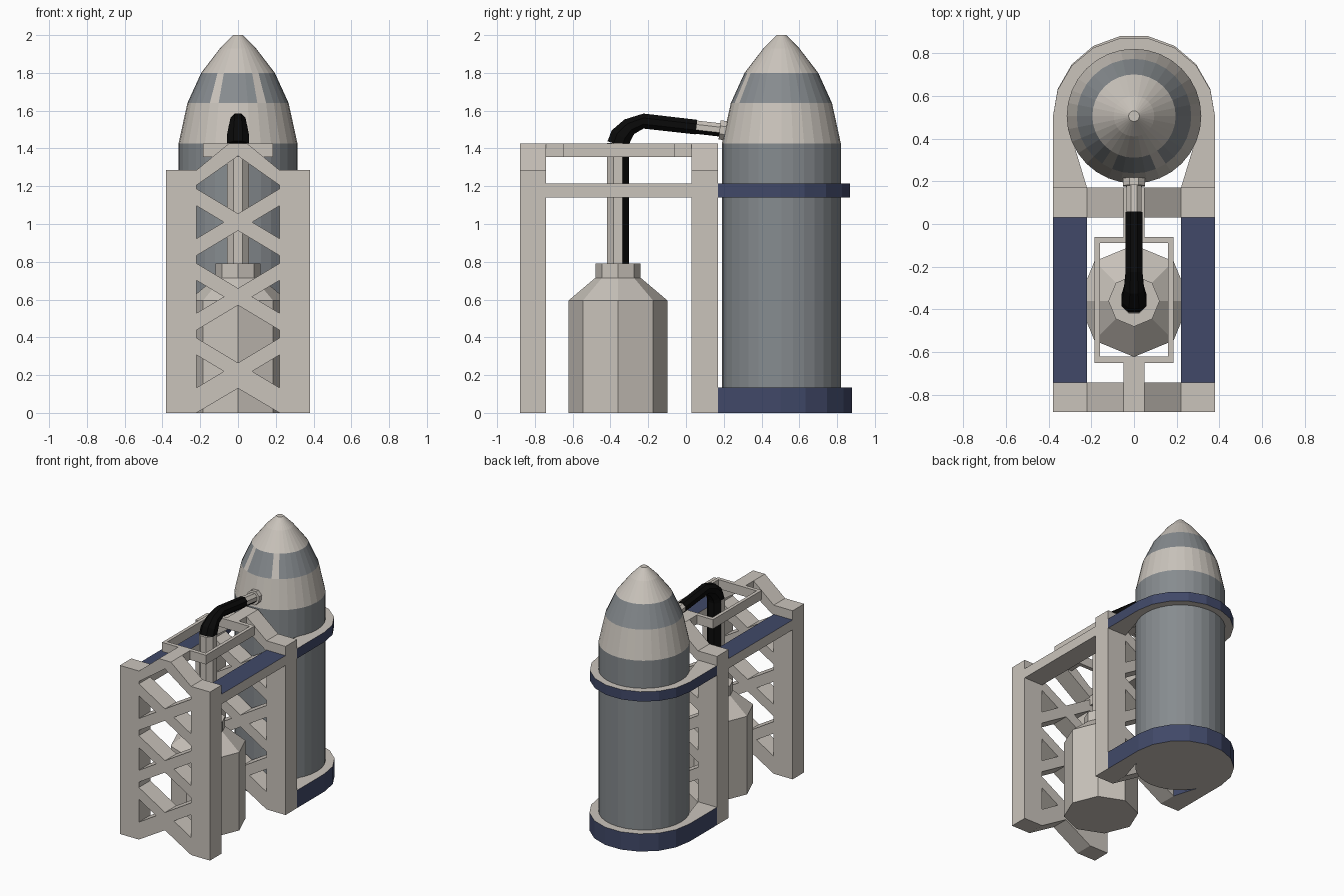
import bpy, bmesh, math
from mathutils import Vector

if "Cube" in bpy.data.objects:
    bpy.data.objects.remove(bpy.data.objects["Cube"])


def mat(name, rgb):
    m = bpy.data.materials.new(name)
    m.diffuse_color = (*rgb, 1)
    m.use_nodes = True
    m.node_tree.nodes["Principled BSDF"].inputs["Base Color"].default_value = m.diffuse_color
    return m


CREAM = mat("cream", (0.59, 0.55, 0.50))
GREY = mat("blue_grey", (0.24, 0.26, 0.275))
NAVY = mat("navy", (0.052, 0.066, 0.14))
BLACK = mat("black", (0.003, 0.003, 0.003))


def finish(name, bm, mats, rule=None):
    """Turn a bmesh into an object, colouring faces by an optional rule."""
    bmesh.ops.recalc_face_normals(bm, faces=bm.faces)
    bm.normal_update()
    if rule:
        for f in bm.faces:
            f.material_index = rule(f.normal, f.calc_center_median())
    me = bpy.data.meshes.new(name)
    bm.to_mesh(me)
    bm.free()
    for m in mats:
        me.materials.append(m)
    ob = bpy.data.objects.new(name, me)
    bpy.context.collection.objects.link(ob)
    return ob


def prism(bm, pts, direction):
    """Extrude a flat polygon along a vector."""
    f = bm.faces.new([bm.verts.new(p) for p in pts])
    r = bmesh.ops.extrude_face_region(bm, geom=[f])
    vs = [v for v in r["geom"] if isinstance(v, bmesh.types.BMVert)]
    bmesh.ops.translate(bm, verts=vs, vec=direction)


def box(bm, x0, x1, y0, y1, z0, z1):
    prism(bm, [(x0, y0, z0), (x1, y0, z0), (x1, y1, z0), (x0, y1, z0)], (0, 0, z1 - z0))


def loft(bm, rings):
    """Skin a list of closed rings and cap both ends."""
    vr = [[bm.verts.new(p) for p in r] for r in rings]
    n = len(vr[0])
    for a, b in zip(vr, vr[1:]):
        for i in range(n):
            j = (i + 1) % n
            bm.faces.new((a[i], a[j], b[j], b[i]))
    bm.faces.new(vr[0][::-1])
    bm.faces.new(vr[-1])


def lathe(bm, profile, cy, n, offset=0.0):
    loft(bm, [[(r * math.cos(math.tau * (i + offset) / n),
                cy + r * math.sin(math.tau * (i + offset) / n), z) for i in range(n)]
              for r, z in profile])


def tube(bm, path, n=8):
    """Pipe in the x=0 plane through (y, z, radius) points."""
    rings = []
    for k, (y, z, r) in enumerate(path):
        a, b = path[max(k - 1, 0)], path[min(k + 1, len(path) - 1)]
        t = Vector((0, b[0] - a[0], b[1] - a[1])).normalized()
        u = Vector((1, 0, 0))
        w = t.cross(u)
        rings.append([Vector((0, y, z)) + r * (u * math.cos(math.tau * (i + .5) / n)
                      + w * math.sin(math.tau * (i + .5) / n)) for i in range(n)])
    loft(bm, rings)


# Large silo with banded ogive nose
CY = 0.505


def silo_rule(n, c):
    if n.z < -0.9:
        return 0
    if c.z < 1.43:
        return 1
    if 1.64 < c.z < 1.8:
        a = abs(math.degrees(math.atan2(c.x, CY - c.y)))
        return 0 if 22.5 < a < 33.75 else 1   # two light slanted stripes
    return 0


bm = bmesh.new()
lathe(bm, [(0.315, 0), (0.315, 1.425), (0.268, 1.64), (0.195, 1.80), (0.095, 1.93), (0.025, 2.0)], CY, 32)
finish("large_silo", bm, [CREAM, GREY], silo_rule)


# U-shaped collars hugging the silo
def collar(name, z0, z1, r):
    pts = [(0.38, 0.17, z0)]
    for i in range(10):
        a = math.radians(20 * i)
        pts.append((0.38 * math.cos(a), 0.5 + r * math.sin(a), z0))
    pts += [(-0.38, 0.17, z0), (-0.22, 0.17, z0)]
    for i in range(17):
        a = math.radians(190 - 12.5 * i)
        pts.append((0.31 * math.cos(a), CY + 0.31 * math.sin(a), z0))
    pts.append((0.22, 0.17, z0))
    bm = bmesh.new()
    prism(bm, pts, (0, 0, z1 - z0))
    finish(name, bm, [CREAM, NAVY], lambda n, c: 0 if abs(n.z) > 0.5 else 1)


collar("lower_collar", 0, 0.135, 0.385)
collar("upper_collar", 1.14, 1.215, 0.375)


# Lattice trusses, front and middle
def truss(name, y0, y1):
    bm = bmesh.new()
    d = (0, y1 - y0, 0)

    def plate(pts):
        prism(bm, [(x, y0, z) for x, z in pts], d)

    for s in (-1, 1):
        box(bm, min(s * .22, s * .38), max(s * .22, s * .38), y0, y1, 0, 1.285)
        # roof chevron half and foot chevron half
        plate([(0, 1.425), (s * .05, 1.425), (s * .22, 1.285), (s * .22, 1.205), (0, 1.36)])
        plate([(0, .13), (0, .22), (s * .22, .10), (s * .22, 0)])
        # crossing braces
        for zc in (0.22, 0.615, 1.01):
            plate([(-.22, zc - s * .132 - .045), (.22, zc + s * .132 - .045),
                   (.22, zc + s * .132 + .045), (-.22, zc - s * .132 + .045)])
    finish(name, bm, [CREAM])


truss("front_truss", -0.88, -0.742)
truss("middle_truss", 0.03, 0.17)

# Side beams with navy tops
for s, side in ((-1, "left"), (1, "right")):
    bm = bmesh.new()
    box(bm, min(s * .22, s * .38), max(s * .22, s * .38), -0.742, 0.03, 1.14, 1.215)
    finish(side + "_side_beam", bm, [CREAM, NAVY], lambda n, c: 1 if n.z > 0.5 else 0)

# Rectangular top frame with end stubs
bm = bmesh.new()
for s in (-1, 1):
    box(bm, min(s * .16, s * .185), max(s * .16, s * .185), -0.65, -0.06, 1.355, 1.425)
for y0, y1 in ((-0.65, -0.62), (-0.09, -0.06)):
    box(bm, -0.16, 0.16, y0, y1, 1.355, 1.425)
for y0, y1 in ((-0.742, -0.65), (-0.06, 0.03)):
    box(bm, -0.05, 0.05, y0, y1, 1.355, 1.425)
finish("top_frame", bm, [CREAM])

# Small octagonal tank with neck
TY = -0.36
bm = bmesh.new()
lathe(bm, [(0.262, 0), (0.262, 0.595), (0.12, 0.715), (0.12, 0.79)], TY, 8)
finish("small_tank", bm, [CREAM])

# Riser pipe, dark on the rear side
bm = bmesh.new()
lathe(bm, [(0.063, 0.78), (0.063, 1.43)], TY, 8, 0.5)
finish("riser_pipe", bm, [CREAM, BLACK], lambda n, c: 1 if n.y > 0.3 else 0)

# Black elbow hose, its lighter end and the flange on the silo
bm = bmesh.new()
tube(bm, [(-.36, 1.42, .063), (-.345, 1.465, .062), (-.30, 1.515, .05),
          (-.225, 1.545, .043), (.055, 1.513, .042)])
finish("elbow_hose", bm, [BLACK])
bm = bmesh.new()
tube(bm, [(.05, 1.513, .038), (.19, 1.497, .038)])
finish("hose_end", bm, [CREAM, BLACK], lambda n, c: 1 if n.z < -0.3 else 0)
bm = bmesh.new()
tube(bm, [(.178, 1.498, .055), (.225, 1.493, .055)])
finish("hose_flange", bm, [CREAM])
